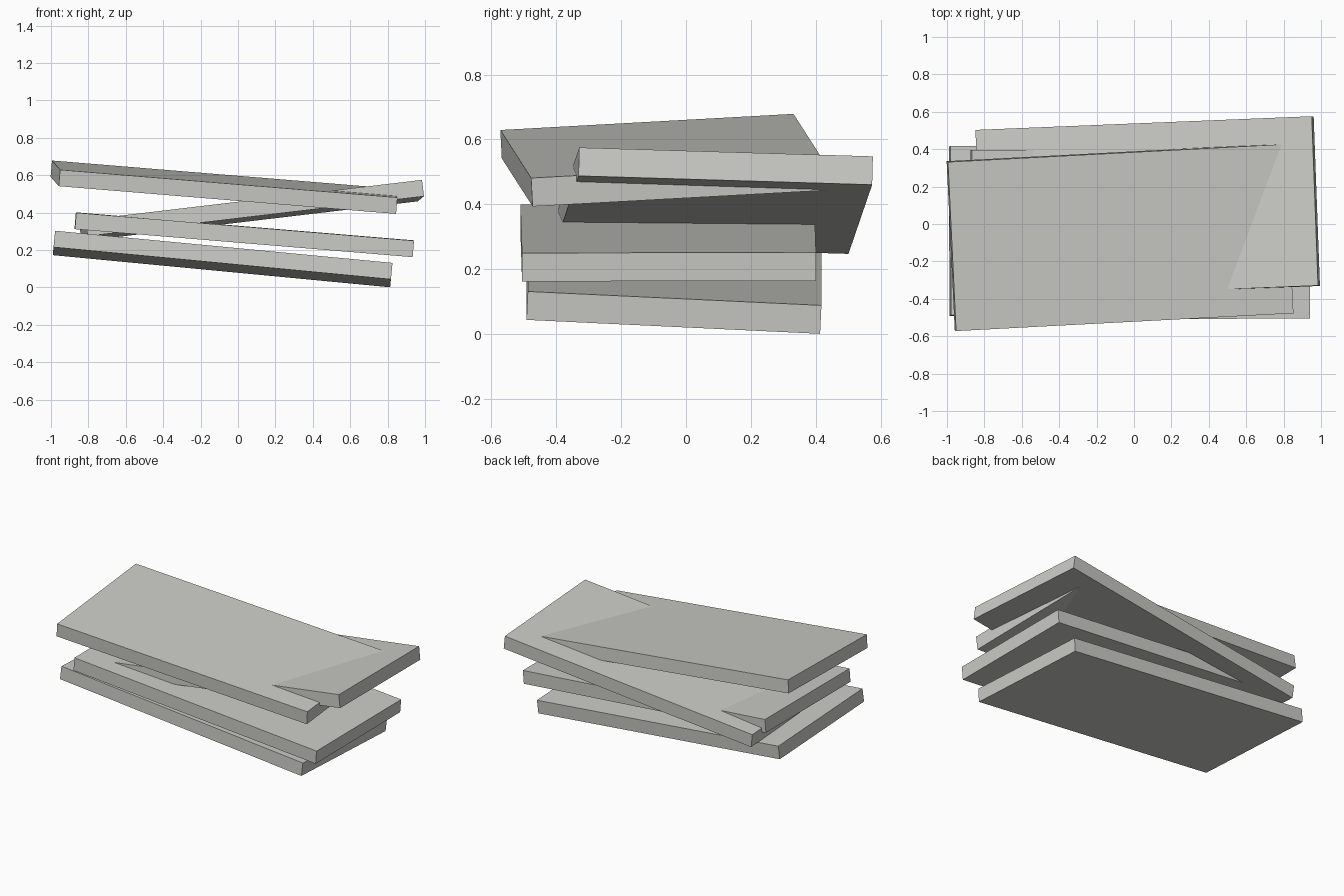
import bpy
from mathutils import Matrix, Vector

LENGTH, WIDTH, THICK = 1.812, 0.906, 0.088

cube = bpy.data.objects.get("Cube")
if cube:
    bpy.data.objects.remove(cube, do_unlink=True)

# One pale stone colour for every slab
stone = bpy.data.materials.new("pale_stone")
stone.use_nodes = True
colour = (0.6, 0.6, 0.57, 1)
stone.diffuse_color = colour
stone.node_tree.nodes["Principled BSDF"].inputs["Base Color"].default_value = colour


def slab(name, top_centre, along, across):
    """Flat board whose top face is centred on top_centre and tilted to two directions."""
    u = Vector(along).normalized()
    n = u.cross(Vector(across)).normalized()
    v = n.cross(u)
    bpy.ops.mesh.primitive_cube_add(size=1)
    ob = bpy.context.object
    ob.name = name
    ob.data.materials.append(stone)
    turn = Matrix((u, v, n)).transposed().to_4x4()
    size = Matrix.Diagonal((LENGTH, WIDTH, THICK, 1))
    centre = Vector(top_centre) - n * THICK / 2
    ob.matrix_world = Matrix.Translation(centre) @ turn @ size
    return ob


# Loose pile, from the ground up
slab("bottom_slab", (-0.078, -0.035, 0.196), (1.805, 0, -0.172), (0, 0.9, -0.043))
slab("lower_middle_slab", (0.037, -0.055, 0.326), (1.81, 0.005, -0.15), (0, 0.9, 0.002))
slab("upper_middle_slab", (0.068, 0.087, 0.455), (1.797, 0.073, 0.213), (-0.04, 0.903, -0.028))
slab("top_slab", (-0.071, -0.073, 0.58), (1.803, 0.095, -0.148), (-0.048, 0.903, 0.05))
